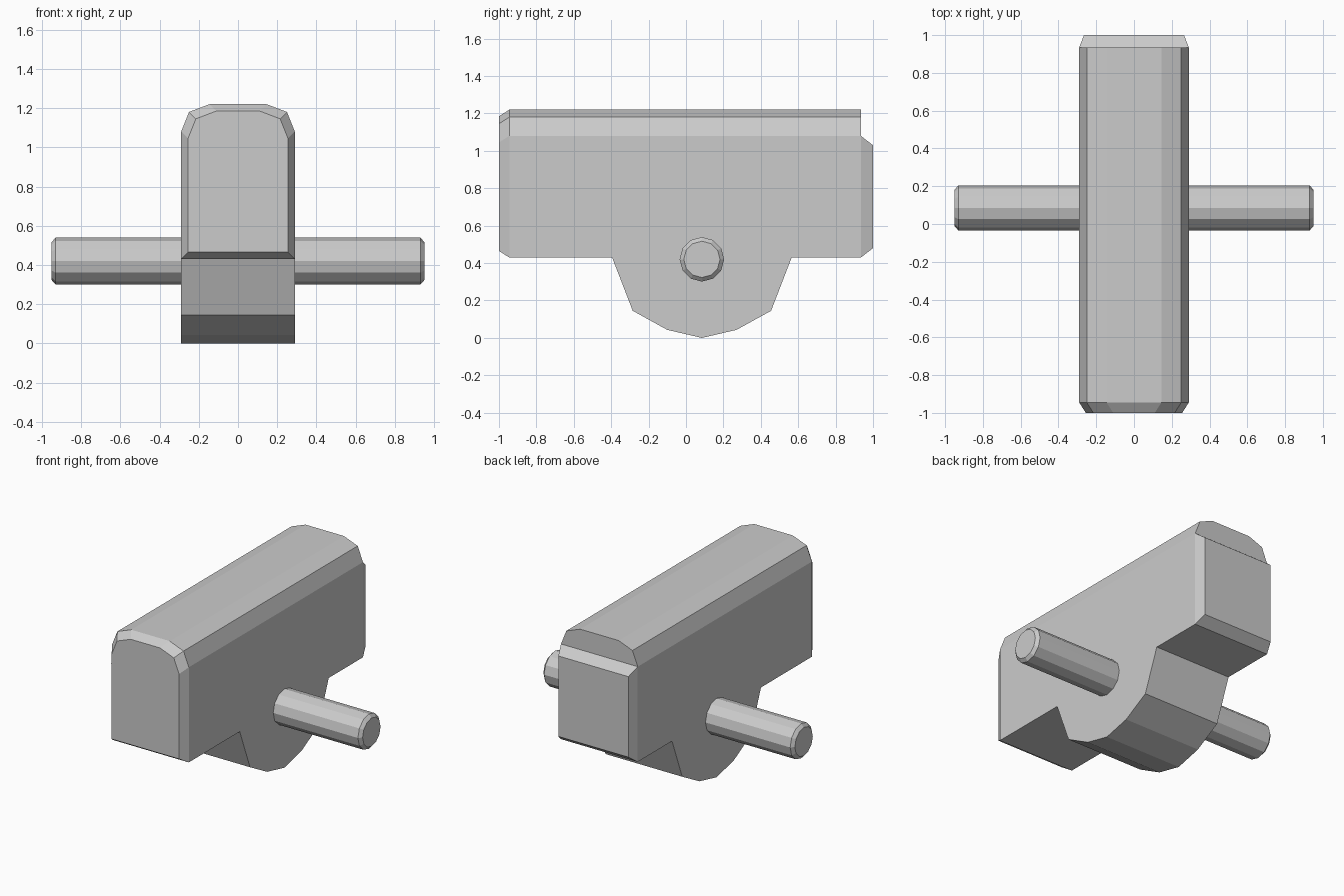
import bpy, bmesh
from math import cos, sin, pi

if "Cube" in bpy.data.objects:
    bpy.data.objects.remove(bpy.data.objects["Cube"])


def loft(name, rings):
    """Closed solid skinned through equal-length rings of points, capped at both ends."""
    bm = bmesh.new()
    loops = [[bm.verts.new(p) for p in ring] for ring in rings]
    n = len(loops[0])
    for a, b in zip(loops, loops[1:]):
        for i in range(n):
            j = (i + 1) % n
            bm.faces.new((a[i], a[j], b[j], b[i]))
    bm.faces.new(loops[0])
    bm.faces.new(loops[-1])
    bmesh.ops.recalc_face_normals(bm, faces=bm.faces)
    mesh = bpy.data.meshes.new(name)
    bm.to_mesh(mesh)
    bm.free()
    ob = bpy.data.objects.new(name, mesh)
    bpy.context.collection.objects.link(ob)
    return ob


def mirrored(half, y):
    """Full xz outline at depth y from its right half."""
    pts = half + [(-x, z) for x, z in reversed(half)]
    return [(x, y, z) for x, z in pts]


# Main body: rounded-top bar with a chamfered front
section = [(0.29, 0.43), (0.29, 1.08), (0.25, 1.18), (0.145, 1.22)]
front = [(0.255, 0.465), (0.255, 1.045), (0.215, 1.145), (0.11, 1.185)]
loft("body", [mirrored(front, -1), mirrored(section, -0.945), mirrored(section, 0.935)])

# Chamfered plate on the back end, below the rounded top
loft("back_plate", [mirrored([(0.29, 0.43), (0.29, 1.08)], 0.935),
                    mirrored([(0.265, 0.48), (0.265, 1.03)], 1)])

# Faceted lug under the body, symmetric about the pin axis
PIN_Y, PIN_Z = 0.085, 0.42
half = [(0.48, 0.43), (0.37, 0.145), (0.185, 0.043)]
outline = half + [(0, 0)] + [(-y, z) for y, z in reversed(half)]
loft("lug", [[(x, PIN_Y + y, z) for y, z in outline] for x in (-0.29, 0.29)])

# Twelve-sided cross pin with chamfered ends
stations = [(-0.95, 0.097), (-0.93, 0.119), (0.93, 0.119), (0.95, 0.097)]
loft("pin", [[(x, PIN_Y + r * cos(i * pi / 6), PIN_Z + r * sin(i * pi / 6))
              for i in range(12)] for x, r in stations])
